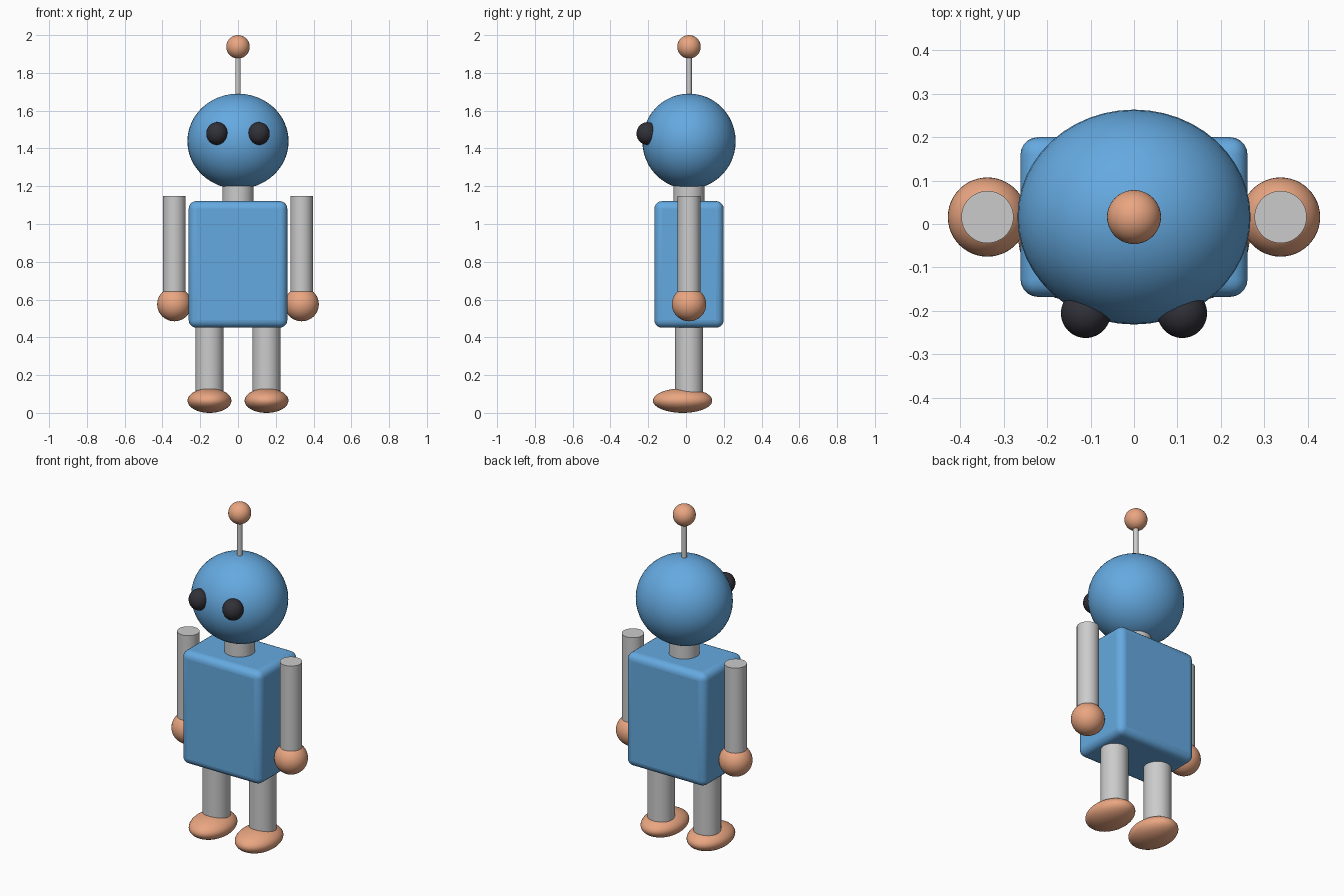
import bpy, math

if "Cube" in bpy.data.objects:
    bpy.data.objects.remove(bpy.data.objects["Cube"])

YC = 0.016  # depth centre of the main parts


def material(name, rgb):
    m = bpy.data.materials.new(name)
    m.diffuse_color = (*rgb, 1)
    m.use_nodes = True
    m.node_tree.nodes["Principled BSDF"].inputs["Base Color"].default_value = m.diffuse_color
    return m


BLUE = material("blue", (0.13, 0.40, 0.75))
ORANGE = material("orange", (0.82, 0.38, 0.22))
DARK = material("dark", (0.03, 0.03, 0.04))


def finish(name, mat):
    o = bpy.context.object
    o.name = name
    if mat:
        o.data.materials.append(mat)
    bpy.ops.object.shade_smooth_by_angle(angle=math.radians(40))
    return o


def ball(name, loc, radii, mat):
    bpy.ops.mesh.primitive_uv_sphere_add(segments=48, ring_count=24, radius=1, location=loc)
    bpy.context.object.scale = radii
    bpy.ops.object.transform_apply(location=False, rotation=False, scale=True)
    return finish(name, mat)


def rod(name, x, r, z0, z1):
    bpy.ops.mesh.primitive_cylinder_add(vertices=48, radius=r, depth=z1 - z0,
                                        location=(x, YC, (z0 + z1) / 2))
    return finish(name, None)


# Body: rounded box
bpy.ops.mesh.primitive_cube_add(size=1, location=(0, YC, 0.786))
body = bpy.context.object
body.scale = (0.522, 0.367, 0.67)
bpy.ops.object.transform_apply(location=False, rotation=False, scale=True)
bev = body.modifiers.new("round", 'BEVEL')
bev.width = 0.04
bev.segments = 5
finish("body", BLUE)

# Neck, head and antenna
rod("neck", 0, 0.083, 1.10, 1.23)
ball("head", (0, YC, 1.438), (0.268, 0.247, 0.252), BLUE)
rod("antenna_rod", 0, 0.0145, 1.66, 1.92)
ball("antenna_tip", (0, YC, 1.938), (0.062, 0.062, 0.062), ORANGE)

# Paired parts
for side, s in (("left", 1), ("right", -1)):
    ball(f"{side}_eye", (s * 0.111, -0.205, 1.479), (0.057, 0.057, 0.06), DARK)
    rod(f"{side}_arm", s * 0.337, 0.06, 0.57, 1.147)
    ball(f"{side}_hand", (s * 0.337, YC, 0.575), (0.091, 0.091, 0.09), ORANGE)
    rod(f"{side}_leg", s * 0.151, 0.075, 0.08, 0.47)
    ball(f"{side}_foot", (s * 0.151, -0.018, 0.065), (0.116, 0.157, 0.065), ORANGE)
